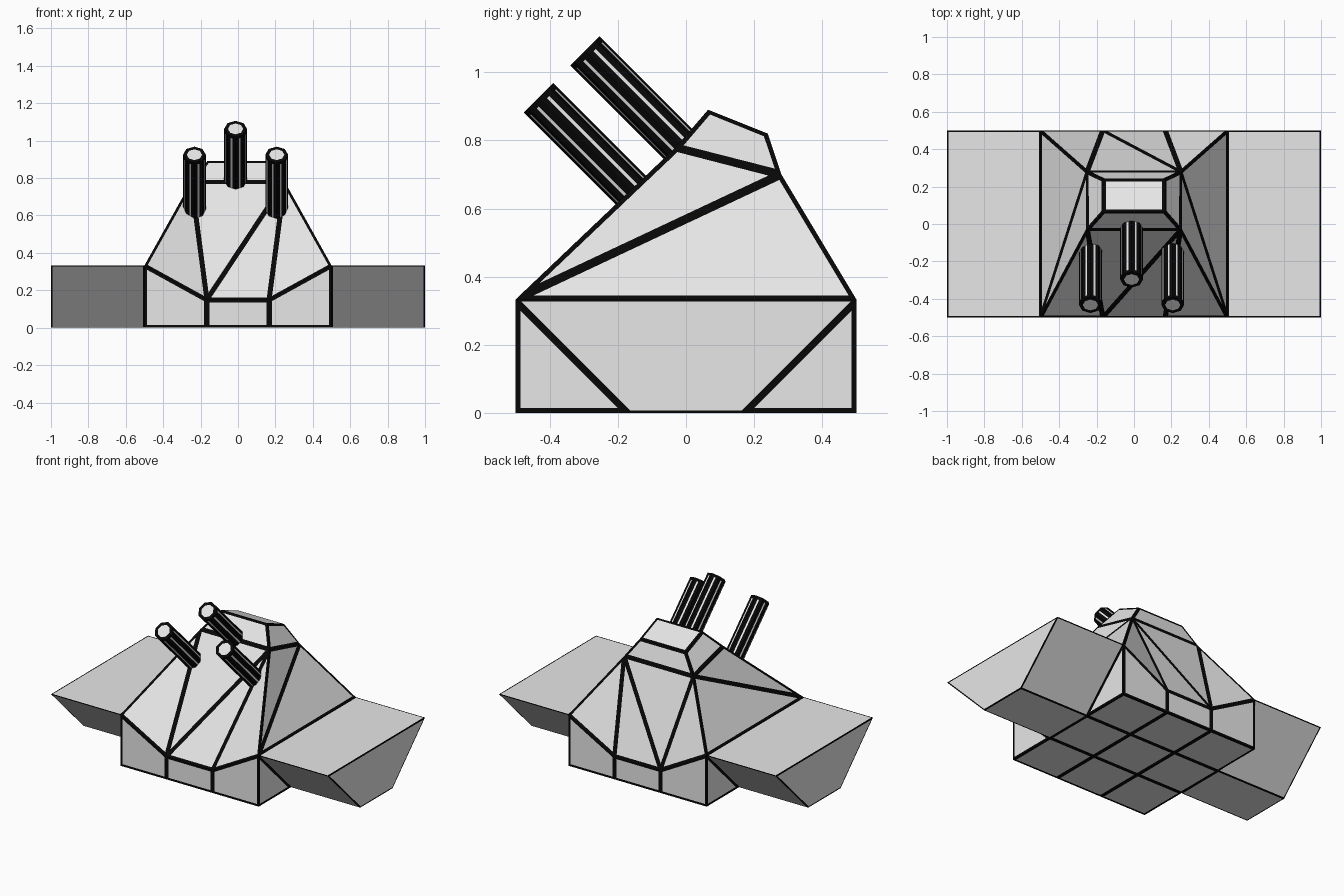
import bpy, bmesh, math
from mathutils import Vector, Matrix

if "Cube" in bpy.data.objects:
    bpy.data.objects.remove(bpy.data.objects["Cube"])


def material(name, v):
    m = bpy.data.materials.new(name)
    m.diffuse_color = (v, v, v, 1)
    m.use_nodes = True
    m.node_tree.nodes["Principled BSDF"].inputs["Base Color"].default_value = m.diffuse_color
    return m


LIGHT = material("light grey panel", 0.8)
BLACK = material("black seam", 0.002)


def finish(name, bm, border):
    """Inset every face so that its rim becomes a black seam."""
    bmesh.ops.remove_doubles(bm, verts=bm.verts, dist=1e-4)
    bmesh.ops.recalc_face_normals(bm, faces=bm.faces)
    rim = bmesh.ops.inset_individual(bm, faces=bm.faces[:], thickness=border,
                                     use_even_offset=True)["faces"]
    for f in rim:
        f.material_index = 1
    me = bpy.data.meshes.new(name)
    bm.to_mesh(me)
    bm.free()
    me.materials.append(LIGHT)
    me.materials.append(BLACK)
    ob = bpy.data.objects.new(name, me)
    bpy.context.collection.objects.link(ob)
    return ob


def panels(name, faces, border):
    bm = bmesh.new()
    for f in faces:
        bm.faces.new([bm.verts.new(p) for p in f])
    return finish(name, bm, border)


H, T = 1 / 3, 1 / 6          # wall height, third of the grid
G = (-0.5, -T, T, 0.5)       # grid lines of the floor


def shoulder(sx, sy):        # upper ring below the cap
    return (0.25 * sx, -0.03, 0.78) if sy < 0 else (0.25 * sx, 0.28, 0.70)


def crown(sx, sy):           # small top plate
    return (0.165 * sx, 0.065, 0.89) if sy < 0 else (0.165 * sx, 0.24, 0.82)


faces = []
# floor: three by three panels
for i in range(3):
    for j in range(3):
        faces.append([(G[i], G[j], 0), (G[i + 1], G[j], 0),
                      (G[i + 1], G[j + 1], 0), (G[i], G[j + 1], 0)])
# front and back: low wall, corner slopes, split centre slope
for sy in (-1, 1):
    y = 0.5 * sy
    low_l, low_r = (-T, y, 0.15), (T, y, 0.15)
    faces.append([(-T, y, 0), (T, y, 0), low_r, low_l])
    faces.append([low_l, low_r, shoulder(1, sy)])
    faces.append([low_l, shoulder(1, sy), shoulder(-1, sy)])
    for sx in (-1, 1):
        corner, low = (0.5 * sx, y, H), (T * sx, y, 0.15)
        faces.append([(0.5 * sx, y, 0), (T * sx, y, 0), low, corner])
        faces.append([corner, low, shoulder(sx, sy)])
    faces.append([shoulder(-1, sy), shoulder(1, sy), crown(1, sy), crown(-1, sy)])
# left and right: wall, wing root, split slope, cap side
for sx in (-1, 1):
    x = 0.5 * sx
    front, back = (x, -0.5, H), (x, 0.5, H)
    for sy in (-1, 1):
        faces.append([(x, 0.5 * sy, 0), (x, T * sy, 0), (x, 0.5 * sy, H)])
    faces.append([(x, -T, 0), (x, T, 0), back, front])
    faces.append([front, back, shoulder(sx, 1)])
    faces.append([front, shoulder(sx, 1), shoulder(sx, -1)])
    faces.append([shoulder(sx, -1), shoulder(sx, 1), crown(sx, 1), crown(sx, -1)])
faces.append([crown(-1, -1), crown(1, -1), crown(1, 1), crown(-1, 1)])
panels("turret_body", faces, 0.014)

# side wings: trapezoid prisms, open where they meet the body
PROFILE = [(-T, 0), (T, 0), (0.5, H), (-0.5, H)]
for sx, name in ((-1, "left_wing"), (1, "right_wing")):
    a, b = 0.5 * sx, 1.0 * sx
    wing = [[(b, y, z) for y, z in PROFILE]]
    for k in range(4):
        p, q = PROFILE[k], PROFILE[(k + 1) % 4]
        wing.append([(a, *p), (a, *q), (b, *q), (b, *p)])
    panels(name, wing, 0.007)

# barrels: octagonal tubes leaning forward at 45 degrees
LENGTH = 0.45
axis = Vector((0, -1, 1)).normalized()
for name, tip in (("left_barrel", (-0.233, -0.433, 0.925)),
                  ("middle_barrel", (-0.013, -0.297, 1.063)),
                  ("right_barrel", (0.207, -0.433, 0.925))):
    bm = bmesh.new()
    centre = Vector(tip) - axis * LENGTH / 2
    bmesh.ops.create_cone(bm, cap_ends=True, segments=8, radius1=0.061, radius2=0.061,
                          depth=LENGTH, matrix=Matrix.Translation(centre)
                          @ Matrix.Rotation(math.radians(45), 4, 'X'))
    finish(name, bm, 0.0185)
